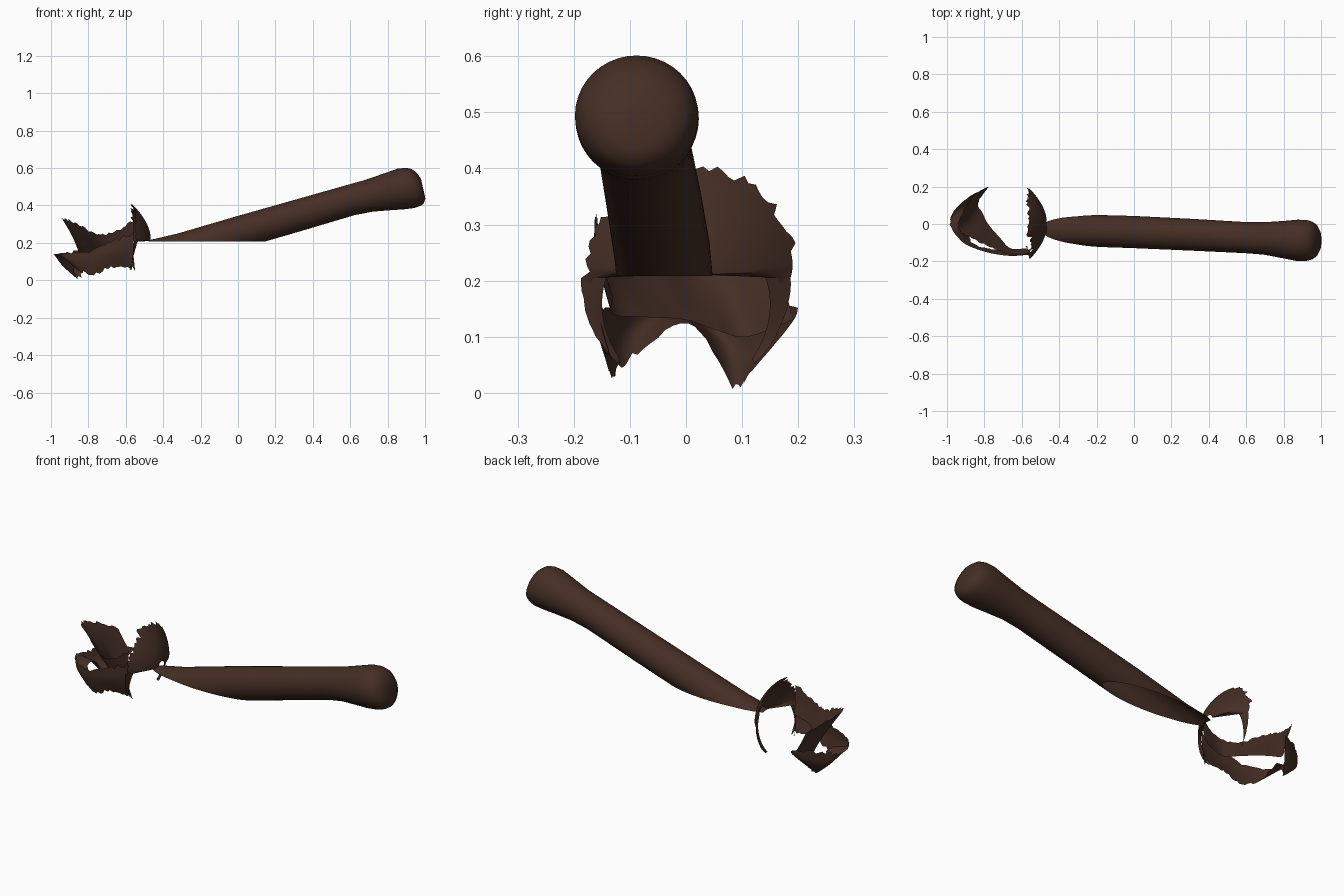
import bpy, bmesh, math, random
from mathutils import Vector

if "Cube" in bpy.data.objects:
    bpy.data.objects.remove(bpy.data.objects["Cube"])

random.seed(4)
brown = bpy.data.materials.new("dark_brown")
brown.diffuse_color = (0.058, 0.027, 0.018, 1)
brown.use_nodes = True
brown.node_tree.nodes["Principled BSDF"].inputs["Base Color"].default_value = brown.diffuse_color


def finish(name, bm, angle=50):
    me = bpy.data.meshes.new(name)
    bm.to_mesh(me)
    bm.free()
    me.materials.append(brown)
    ob = bpy.data.objects.new(name, me)
    bpy.context.collection.objects.link(ob)
    bpy.ops.object.select_all(action='DESELECT')
    ob.select_set(True)
    bpy.context.view_layer.objects.active = ob
    bpy.ops.object.shade_smooth_by_angle(angle=math.radians(angle))
    return ob


def spline(pts, n):
    """Smooth curve of n points through pts."""
    pts = [Vector(p) for p in pts]
    out = []
    for i in range(n):
        u = i / (n - 1) * (len(pts) - 1)
        k = min(int(u), len(pts) - 2)
        t = u - k
        b, c = pts[k], pts[k + 1]
        a = pts[k - 1] if k else b * 2 - c
        d = pts[k + 2] if k + 2 < len(pts) else c * 2 - b
        out.append(0.5 * (2 * b + (c - a) * t + (2 * a - 5 * b + 4 * c - d) * t * t
                          + (3 * b - a - 3 * c + d) * t ** 3))
    return out


def sheet(name, grid, jag_first, jag_last):
    """Thin shell from a grid of points, with torn long edges."""
    for j in range(len(grid[0])):
        if jag_last:
            grid[-1][j] = grid[-1][j].lerp(grid[-2][j], random.random() * 0.95)
        if jag_first:
            grid[0][j] = grid[0][j].lerp(grid[1][j], random.random() * 0.95)
    bm = bmesh.new()
    vs = [[bm.verts.new(p) for p in row] for row in grid]
    for i in range(len(vs) - 1):
        for j in range(len(vs[0]) - 1):
            bm.faces.new((vs[i][j], vs[i][j + 1], vs[i + 1][j + 1], vs[i + 1][j]))
    return finish(name, bm)


def petal(name, columns, jag_first, jag_last, n=56, rows=9):
    rails = [spline([c[k] for c in columns], n) for k in range(3)]
    cols = [spline([r[j] for r in rails], rows) for j in range(n)]
    return sheet(name, [[cols[j][i] for j in range(n)] for i in range(rows)], jag_first, jag_last)


# Handle: round tapered grip, sliced flat underneath towards the thin end
rings = [(-.45, -.027, .122, .096), (-.3, -.034, .168, .085), (0, -.043, .255, .086),
         (.3, -.057, .341, .085), (.6, -.073, .428, .083), (.7, -.077, .452, .087),
         (.8, -.083, .473, .1), (.87, -.087, .488, .110), (.92, -.088, .494, .110),
         (.95, -.088, .496, .102), (.973, -.088, .493, .086), (.99, -.088, .49, .055)]
bm = bmesh.new()
SEG = 40
loops = []
for i, (x, y, z, r) in enumerate(rings):
    a = Vector(rings[max(i - 1, 0)][:3])
    b = Vector(rings[min(i + 1, len(rings) - 1)][:3])
    d = (b - a).normalized()
    if x > .9:
        d = Vector((.97, 0, .22)).normalized()
    side = d.cross(Vector((0, 0, 1))).normalized()
    up = side.cross(d)
    loops.append([bm.verts.new(Vector((x, y, z)) + r * (math.cos(t) * side + math.sin(t) * up))
                  for t in (2 * math.pi * k / SEG for k in range(SEG))])
for a, b in zip(loops, loops[1:]):
    for k in range(SEG):
        bm.faces.new((a[k], a[(k + 1) % SEG], b[(k + 1) % SEG], b[k]))
bm.faces.new(loops[-1])
bmesh.ops.recalc_face_normals(bm, faces=bm.faces[:])
bmesh.ops.bisect_plane(bm, geom=bm.verts[:] + bm.edges[:] + bm.faces[:],
                       plane_co=(0, 0, .208), plane_no=(0, 0, -1), clear_outer=True)
finish("handle", bm)

# Collar: torn dish around the thin end of the handle, arched open below
grid = []
ROWS, N = 10, 80
for i in range(ROWS):
    row = []
    for j in range(N):
        deg = -52 + 284 * j / (N - 1)
        t = math.radians(deg)
        R = .207 if 0 < deg < 110 else .187
        below = max(0, -deg, deg - 180) / 52
        r0 = .025 if below == 0 else .14 + .05 * below
        r = r0 + (R + .012 * below - r0) * i / (ROWS - 1)
        x = -.465 - .105 * (r / .2) ** 2 - (.02 if below else 0) * (1 - i / (ROWS - 1))
        row.append(Vector((x, r * math.cos(t), .21 + r * math.sin(t))))
    grid.append(row)
sheet("collar", grid, False, True)

# Lower petal: front wall running round the left end, arched in the middle
petal("lower_petal", [
    ((-.555, -.165, .27), (-.56, -.16, .16), (-.55, -.13, .05)),
    ((-.66, -.168, .22), (-.67, -.168, .14), (-.66, -.14, .065)),
    ((-.79, -.15, .165), (-.8, -.145, .1), (-.78, -.13, .025)),
    ((-.915, -.095, .15), (-.915, -.095, .11), (-.87, -.09, .065)),
    ((-.985, -.01, .14), (-.95, 0, .135), (-.87, .01, .12)),
    ((-.97, .06, .14), (-.94, .08, .08), (-.85, .085, .0)),
    ((-.89, .14, .16), (-.87, .14, .08), (-.83, .11, .03)),
    ((-.78, .2, .155), (-.78, .195, .135), (-.8, .17, .1))], True, True)

# Upper petal: flared strip above the gap, reaching down behind the lower petal
petal("upper_petal", [
    ((-.555, -.16, .33), (-.56, -.15, .24), (-.57, -.13, .17)),
    ((-.66, -.165, .265), (-.67, -.15, .21), (-.66, -.13, .14)),
    ((-.76, -.13, .255), (-.75, -.1, .2), (-.72, -.07, .135)),
    ((-.87, -.08, .315), (-.83, -.05, .235), (-.78, 0, .13)),
    ((-.945, -.03, .34), (-.89, 0, .25), (-.81, .06, .11)),
    ((-.92, .06, .315), (-.88, .08, .24), (-.835, .11, .1)),
    ((-.85, .165, .26), (-.825, .175, .2), (-.79, .19, .13))], True, False)
